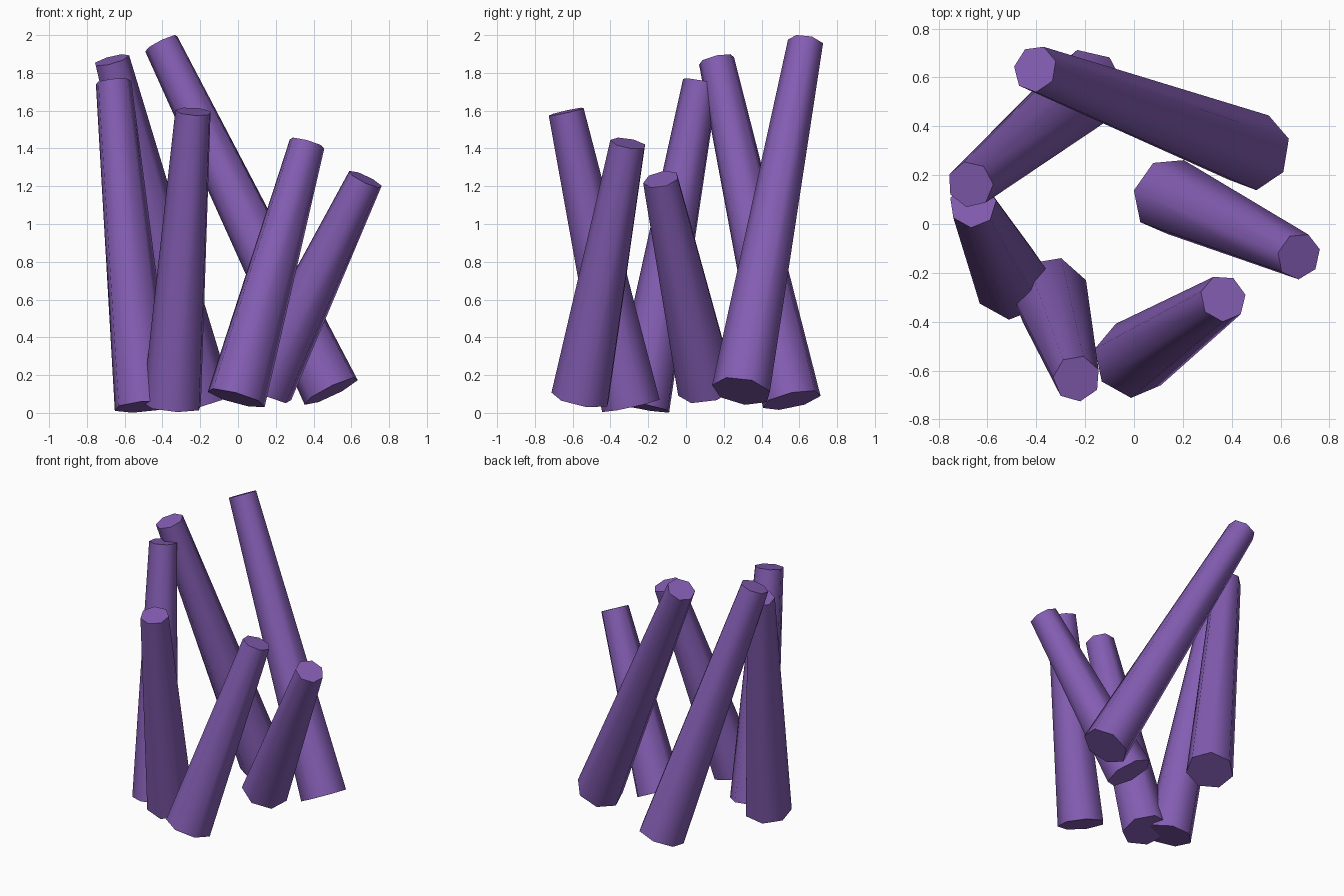
import bpy, math
from mathutils import Vector

if "Cube" in bpy.data.objects:
    bpy.data.objects.remove(bpy.data.objects["Cube"])

SIDES = 7
BASE_RADIUS, TIP_RADIUS = 0.16, 0.097

purple = bpy.data.materials.new("purple_crystal")
purple.diffuse_color = (0.23, 0.11, 0.45, 1)
purple.use_nodes = True
purple.node_tree.nodes["Principled BSDF"].inputs["Base Color"].default_value = purple.diffuse_color


def tapered_shard(name, base, tip, spin):
    """Seven-sided tapered prism running from base centre to tip centre."""
    base, tip = Vector(base), Vector(tip)
    axis = tip - base
    turn = Vector((0, 0, 1)).rotation_difference(axis)
    verts = []
    for centre, radius in ((base, BASE_RADIUS), (tip, TIP_RADIUS)):
        for i in range(SIDES):
            a = math.radians(spin) + math.tau * i / SIDES
            verts.append(centre + turn @ Vector((radius * math.cos(a), radius * math.sin(a), 0)))
    faces = [(i, (i + 1) % SIDES, (i + 1) % SIDES + SIDES, i + SIDES) for i in range(SIDES)]
    faces += [tuple(reversed(range(SIDES))), tuple(range(SIDES, 2 * SIDES))]
    mesh = bpy.data.meshes.new(name)
    mesh.from_pydata(verts, [], faces)
    mesh.materials.append(purple)
    obj = bpy.data.objects.new(name, mesh)
    bpy.context.collection.objects.link(obj)
    # smooth around the sides, sharp at the caps
    bpy.ops.object.select_all(action='DESELECT')
    obj.select_set(True)
    bpy.context.view_layer.objects.active = obj
    bpy.ops.object.shade_smooth_by_angle(angle=math.radians(60))


# Ring of leaning shards: name, base centre, tip centre, spin about own axis
shards = [
    ("shard_back_right", (0.495, 0.295, 0.115), (-0.405, 0.635, 1.957), 17.8),
    ("shard_back_left", (-0.19, 0.56, 0.067), (-0.67, 0.162, 1.868), 1.5),
    ("shard_left", (-0.50, -0.235, 0.033), (-0.66, 0.08, 1.752), 9),
    ("shard_front_left", (-0.345, -0.29, 0.04), (-0.235, -0.633, 1.595), 22),
    ("shard_front", (-0.01, -0.555, 0.078), (0.365, -0.305, 1.427), 10.6),
    ("shard_right", (0.14, 0.115, 0.125), (0.675, -0.132, 1.237), 15),
]
for shard in shards:
    tapered_shard(*shard)
